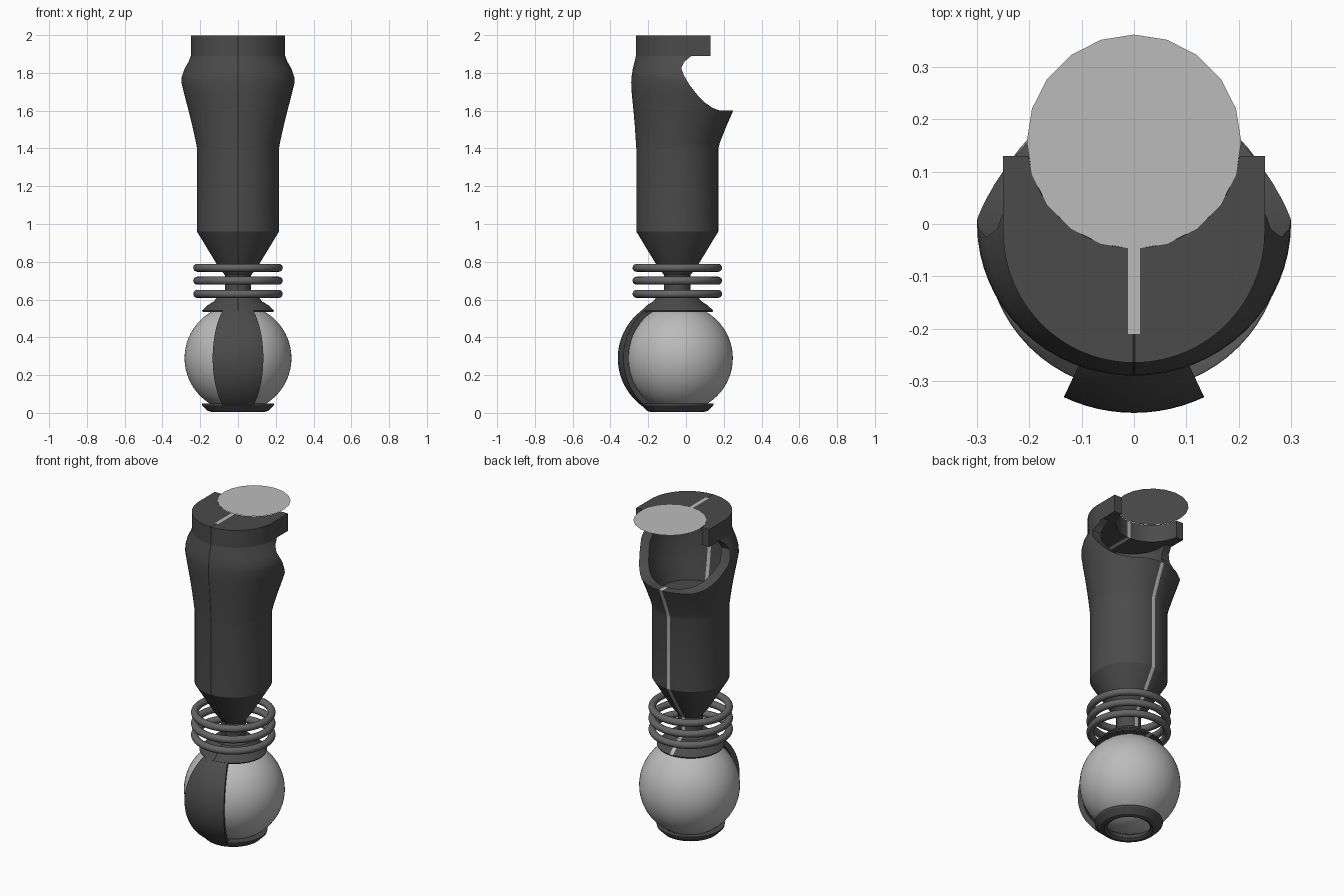
import bpy, bmesh, math
from mathutils import Vector

if "Cube" in bpy.data.objects:
    bpy.data.objects.remove(bpy.data.objects["Cube"])

AX = -0.046          # y of the handle axis
N = 64


def material(name, v):
    m = bpy.data.materials.new(name)
    m.diffuse_color = (v, v, v, 1)
    m.use_nodes = True
    m.node_tree.nodes["Principled BSDF"].inputs["Base Color"].default_value = m.diffuse_color
    return m


DARK = material("dark_grey", 0.07)
MID = material("mid_grey", 0.13)
LIGHT = material("light_grey", 0.5)
BLACK = material("groove_black", 0.015)


def finish(name, bm, mats, angle=30):
    bmesh.ops.recalc_face_normals(bm, faces=bm.faces)
    me = bpy.data.meshes.new(name)
    bm.to_mesh(me)
    bm.free()
    ob = bpy.data.objects.new(name, me)
    bpy.context.collection.objects.link(ob)
    for m in mats:
        me.materials.append(m)
    smooth(ob, angle)
    return ob


def smooth(ob, angle=30):
    bpy.ops.object.select_all(action='DESELECT')
    ob.select_set(True)
    bpy.context.view_layer.objects.active = ob
    bpy.ops.object.shade_smooth_by_angle(angle=math.radians(angle))


def loft(sections, closed=False):
    """Stack of ellipses (z, centre y, x radius, y radius)."""
    bm = bmesh.new()
    rings = []
    for z, cy, rx, ry in sections:
        rings.append([bm.verts.new((rx * math.cos(t), cy + ry * math.sin(t), z))
                      for t in (2 * math.pi * i / N for i in range(N))])
    pairs = list(zip(rings, rings[1:]))
    if closed:
        pairs.append((rings[-1], rings[0]))
    for a, b in pairs:
        for i in range(N):
            j = (i + 1) % N
            bm.faces.new((a[i], a[j], b[j], b[i]))
    if not closed:
        bm.faces.new(rings[0])
        bm.faces.new(rings[-1])
    return bm


def prism(pts, vec):
    bm = bmesh.new()
    f = bm.faces.new([bm.verts.new(p) for p in pts])
    r = bmesh.ops.extrude_face_region(bm, geom=[f])
    bmesh.ops.translate(bm, vec=vec,
                        verts=[v for v in r['geom'] if isinstance(v, bmesh.types.BMVert)])
    f.normal_update()
    if f not in bm.faces[:]:
        bm.faces.new([bm.verts[i] for i in range(len(pts))])
    return bm


def subtract(ob, cutter):
    cutter.hide_render = True
    m = ob.modifiers.new("cut", 'BOOLEAN')
    m.operation, m.solver, m.object = 'DIFFERENCE', 'EXACT', cutter
    bpy.ops.object.select_all(action='DESELECT')
    ob.select_set(True)
    bpy.context.view_layer.objects.active = ob
    bpy.ops.object.modifier_apply(modifier=m.name)
    bpy.data.objects.remove(cutter)


def seam(ob):
    """Light seam at the back and inside, thin dark groove at the front."""
    bm = bmesh.new()
    bm.from_mesh(ob.data)
    planes = [((x, 0, 0), (1, 0, 0)) for x in (-0.011, -0.003, 0.003, 0.011)]
    for co, no in planes:
        bmesh.ops.bisect_plane(bm, geom=bm.verts[:] + bm.edges[:] + bm.faces[:],
                               plane_co=co, plane_no=no)
    strip = [f for f in bm.faces if abs(f.calc_center_median().x) < 0.011
             and max(abs(v.co.x) for v in f.verts) < 0.0115]
    geom = set(strip)
    for f in strip:
        geom.update(f.verts)
        geom.update(f.edges)
    bmesh.ops.bisect_plane(bm, geom=list(geom), plane_co=(0, -0.21, 0), plane_no=(0, 1, 0))
    for f in bm.faces:
        f.material_index = 0
        if max(abs(v.co.x) for v in f.verts) > 0.0115:
            continue
        c = f.calc_center_median()
        inner = c.z > 1.5 and f.normal.y > 0.5
        if c.y > -0.045 or inner or (c.z > 1.85 and c.y > -0.21):
            f.material_index = 1
        elif max(abs(v.co.x) for v in f.verts) < 0.0035:
            f.material_index = 2
    bm.to_mesh(ob.data)
    bm.free()
    smooth(ob)


# Handle body: ball cap, neck, grip and flared cup
lower = [(0.535, 0.187), (0.542, 0.19), (0.57, 0.16), (0.59, 0.128), (0.612, 0.11),
         (0.622, 0.07), (0.73, 0.07), (0.775, 0.105), (0.96, 0.217), (1.40, 0.217)]
upper = [(1.43, -0.043, 0.222, 0.222), (1.52, -0.028, 0.242, 0.243), (1.60, -0.014, 0.262, 0.264),
         (1.69, -0.004, 0.285, 0.283), (1.75, 0, 0.30, 0.29), (1.78, 0, 0.298, 0.288),
         (1.82, -0.004, 0.285, 0.278), (1.86, -0.012, 0.261, 0.26), (1.89, -0.015, 0.25, 0.25)]
body = finish("handle_body", loft([(z, AX, r, r) for z, r in lower] + upper), [DARK, LIGHT, BLACK])

# Hollow of the cup and scooped back opening
hollow = [(1.48, -0.03, 0.17, 0.17), (1.60, -0.014, 0.205, 0.205), (1.75, -0.005, 0.24, 0.23),
          (1.84, -0.012, 0.22, 0.215), (1.93, -0.015, 0.20, 0.20)]
subtract(body, finish("hollow_cutter", loft(hollow), []))
scoop = [(0.5, 1.6), (0.18, 1.6), (0.14, 1.615), (0.10, 1.643), (0.06, 1.683), (0.02, 1.735),
         (-0.01, 1.785), (-0.025, 1.825), (-0.01, 1.858), (0.035, 1.895), (0.5, 1.895)]
subtract(body, finish("scoop_cutter", prism([(-0.5, y, z) for y, z in scoop], Vector((1, 0, 0))), []))
seam(body)

# U-shaped top plate with a round bore, built as strips between two outlines
M = 48
BY, BR = 0.157, 0.203
a0 = math.asin((0.13 - BY) / BR)
inner = [(BR * math.cos(t), BY + BR * math.sin(t))
         for t in (a0 + (-math.pi - 2 * a0) * i / M for i in range(M + 1))]
outer = [(0.25, 0.13)] + [(0.25 * math.cos(t), -0.015 - 0.25 * math.sin(t))
                          for t in (math.pi * i / (M - 2) for i in range(M - 1))] + [(-0.25, 0.13)]
bm = bmesh.new()
loops = [[bm.verts.new((x, y, z)) for x, y in pts]
         for pts, z in ((inner, 1.89), (outer, 1.89), (outer, 1.998), (inner, 1.998))]
for k in range(4):
    a, b = loops[k], loops[(k + 1) % 4]
    for i in range(M):
        bm.faces.new((a[i], a[i + 1], b[i + 1], b[i]))
for i in (0, M):
    bm.faces.new([lp[i] for lp in loops])
seam(finish("top_plate", bm, [DARK, LIGHT, BLACK]))

# Flat disc set in the bore
bm = bmesh.new()
bmesh.ops.create_circle(bm, cap_ends=True, segments=20, radius=0.205)
bmesh.ops.translate(bm, verts=bm.verts, vec=(0, BY, 2.0))
finish("top_disc", bm, [LIGHT])

# Neck rings
for i, z in enumerate((0.63, 0.70, 0.768)):
    bpy.ops.mesh.primitive_torus_add(major_radius=0.216, minor_radius=0.021, major_segments=64,
                                     minor_segments=16, location=(0, AX, z))
    ob = bpy.context.object
    ob.name = f"neck_ring_{i + 1}"
    ob.data.materials.append(MID)
    smooth(ob, 60)

# Ball
bpy.ops.mesh.primitive_uv_sphere_add(segments=64, ring_count=32, radius=0.283, location=(0, -0.035, 0.29))
ball = bpy.context.object
ball.name = "ball"
ball.data.materials.append(LIGHT)
smooth(ball, 60)

# Bottom ring holding the ball
ring = [(0.014, 0.12), (0.004, 0.135), (0.010, 0.16), (0.040, 0.19), (0.050, 0.192), (0.050, 0.14)]
finish("bottom_ring", loft([(z, AX, r, r) for z, r in ring], closed=True), [DARK])

# Curved front band joining the cap and the bottom ring
bm = bmesh.new()
U, V = 12, 28


def band_point(i, j, r):
    lon = -0.44 + 0.88 * i / U
    lat = math.radians(-57 + 116 * j / V)
    return (r * math.cos(lat) * math.sin(lon), AX - r * math.cos(lat) * math.cos(lon),
            0.29 + r * math.sin(lat))


grid = [[bm.verts.new(band_point(i, j, 0.315)) for j in range(V + 1)] for i in range(U + 1)]
back = [[bm.verts.new(band_point(i, j, 0.285)) for j in range(V + 1)] for i in range(U + 1)]
for g in (grid, back):
    for i in range(U):
        for j in range(V):
            bm.faces.new((g[i][j], g[i + 1][j], g[i + 1][j + 1], g[i][j + 1]))
for i in (0, U):
    for j in range(V):
        bm.faces.new((grid[i][j], grid[i][j + 1], back[i][j + 1], back[i][j]))
for j in (0, V):
    for i in range(U):
        bm.faces.new((grid[i][j], grid[i + 1][j], back[i + 1][j], back[i][j]))
finish("front_band", bm, [DARK])
